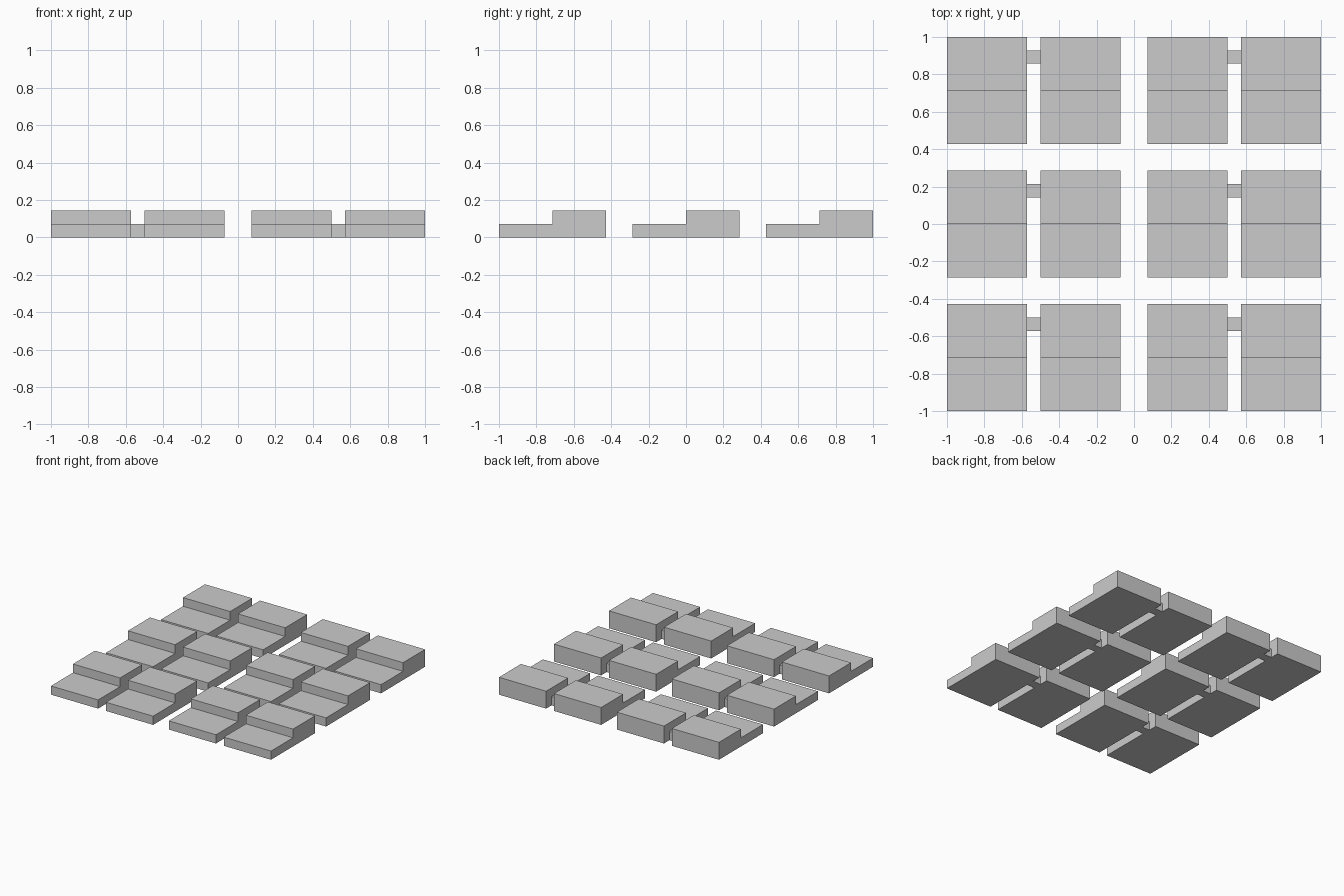
import bpy
import bmesh

if "Cube" in bpy.data.objects:
    bpy.data.objects.remove(bpy.data.objects["Cube"])

U = 1 / 14                       # layout module
BLOCK_W, BLOCK_D = 6 * U, 8 * U  # footprint of one stepped block
GAP = U                          # space between the two blocks of a pair


def extruded_profile(name, profile, x0, width):
    """Prism made from a (y, z) profile extruded along x."""
    bm = bmesh.new()
    face = bm.faces.new([bm.verts.new((x0, y, z)) for y, z in profile])
    ext = bmesh.ops.extrude_face_region(bm, geom=[face])
    moved = [v for v in ext["geom"] if isinstance(v, bmesh.types.BMVert)]
    bmesh.ops.translate(bm, verts=moved, vec=(width, 0, 0))
    bmesh.ops.recalc_face_normals(bm, faces=bm.faces)
    mesh = bpy.data.meshes.new(name)
    bm.to_mesh(mesh)
    bm.free()
    obj = bpy.data.objects.new(name, mesh)
    bpy.context.collection.objects.link(obj)
    return obj


# L-shaped side profile: low front half, raised back half
h = BLOCK_D / 2
step = [(-h, 0), (h, 0), (h, 2 * U), (0, 2 * U), (0, U), (-h, U)]
# Small square bar joining a pair near the back
bar = [(2 * U, 0), (3 * U, 0), (3 * U, U), (2 * U, U)]

# Three rows of two pairs
for row in (-1, 0, 1):
    for pair_x in (-7.5 * U, 7.5 * U):
        parts = [
            extruded_profile("left_step_block", step, -GAP / 2 - BLOCK_W, BLOCK_W),
            extruded_profile("right_step_block", step, GAP / 2, BLOCK_W),
            extruded_profile("connector_bar", bar, -GAP / 2, GAP),
        ]
        for part in parts:
            part.location = (pair_x, row * 10 * U, 0)
